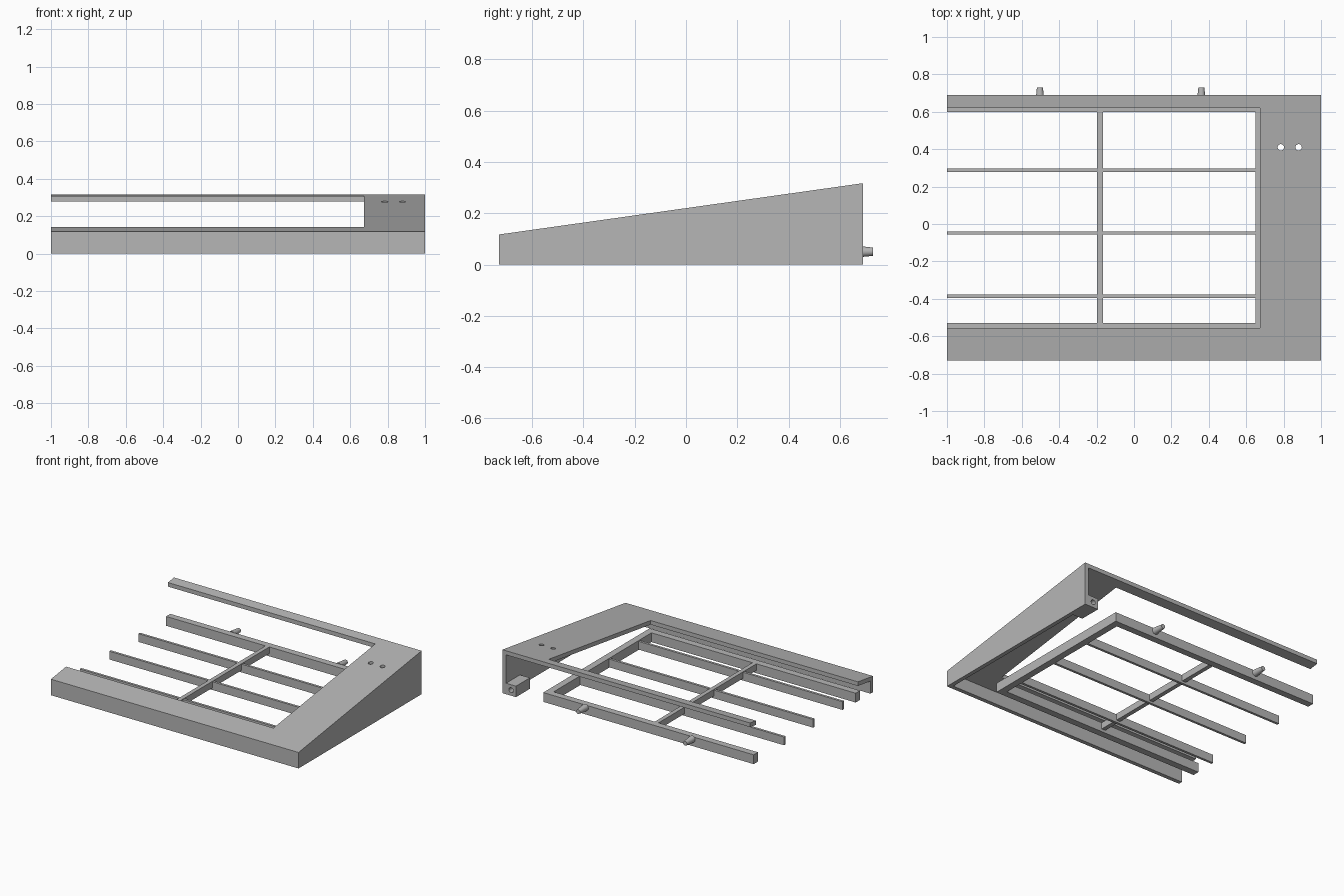
import bpy
import math
from mathutils import Matrix

cube = bpy.data.objects.get("Cube")
if cube:
    bpy.data.objects.remove(cube, do_unlink=True)

grey = bpy.data.materials.new("plain grey")
grey.use_nodes = True
COLOUR = (0.47, 0.47, 0.47, 1)
grey.diffuse_color = COLOUR
grey.node_tree.nodes["Principled BSDF"].inputs["Base Color"].default_value = COLOUR

FRONT, BACK = -0.73, 0.69
WALL = 0.03


def slope(y):
    """Height of the sloping top at depth y."""
    return 0.117 + (y - FRONT) * 0.2 / (BACK - FRONT)


def prism(name, x0, x1, profile):
    """Extrude a (y, z) profile from x0 to x1."""
    n = len(profile)
    verts = [(x, y, z) for x in (x0, x1) for y, z in profile]
    faces = [list(range(n))[::-1], list(range(n, 2 * n))]
    faces += [(i, (i + 1) % n, n + (i + 1) % n, n + i) for i in range(n)]
    mesh = bpy.data.meshes.new(name)
    mesh.from_pydata(verts, [], faces)
    mesh.materials.append(grey)
    ob = bpy.data.objects.new(name, mesh)
    bpy.context.collection.objects.link(ob)
    return ob


def box(name, x0, x1, y0, y1, z0, z1):
    return prism(name, x0, x1, [(y0, z0), (y1, z0), (y1, z1), (y0, z1)])


def cone(name, r1, r2, depth, loc, along_y=False):
    bpy.ops.mesh.primitive_cone_add(vertices=24, radius1=r1, radius2=r2, depth=depth, location=loc,
                                    rotation=(-math.pi / 2 if along_y else 0, 0, 0))
    ob = bpy.context.object
    ob.name = name
    ob.data.materials.append(grey)
    bpy.ops.object.shade_smooth_by_angle()
    return ob


def cut(target, cutters):
    """Subtract the cutters, bake the result and remove them."""
    for c in cutters:
        c.hide_render = True
        mod = target.modifiers.new("cut", 'BOOLEAN')
        mod.operation, mod.solver, mod.object = 'DIFFERENCE', 'EXACT', c
    bpy.context.view_layer.update()
    graph = bpy.context.evaluated_depsgraph_get()
    mesh = bpy.data.meshes.new_from_object(target.evaluated_get(graph))
    target.modifiers.clear()
    target.data = mesh
    for c in cutters:
        bpy.data.objects.remove(c, do_unlink=True)


# Sloping shell: open below, behind and at the right end
shell = prism("sloped_shell", -1, 1,
              [(FRONT, 0), (BACK, 0), (BACK, slope(BACK)), (FRONT, slope(FRONT))])
y0, y1 = FRONT + WALL, 1
cavity = prism("cavity", -1.2, 1 - WALL,
               [(y0, -0.2), (y1, -0.2), (y1, slope(y1) - WALL), (y0, slope(y0) - WALL)])
opening = box("opening", -1.3, 0.675, -0.555, 0.62, -0.3, 0.6)
holes = [cone("hole", 0.017, 0.017, 0.3, (x, 0.41, 0.28)) for x in (0.785, 0.88)]
cut(shell, [cavity, opening] + holes)

# Socket block in the back corner
socket = box("socket_block", 0.89, 1 - WALL, 0.53, BACK, 0, 0.08)
cut(socket, [cone("socket_hole", 0.018, 0.018, 0.2, (0.93, BACK, 0.04), True)])

# Lower frame, three-sided
TOP = 0.068
box("frame_back_rail", -1, 0.70, 0.598, 0.647, 0, TOP)
box("frame_front_rail", -1, 0.70, -0.58, -0.53, 0, TOP)
box("frame_side_rail", 0.65, 0.70, -0.53, 0.598, 0, TOP)

# Slats and the crossbar
for i, y in enumerate((-0.387, -0.048, 0.288)):
    box(f"slat_{i + 1}", -1, 0.65, y - 0.009, y + 0.009, 0.004, TOP - 0.004)
box("crossbar", -0.197, -0.166, -0.53, 0.598, 0.02, TOP)

# Tapered pegs on the back rail
for side, x in (("right", -0.503), ("left", 0.36)):
    cone(f"{side}_peg", 0.025, 0.016, 0.085, (x, 0.6875, 0.05), True)
